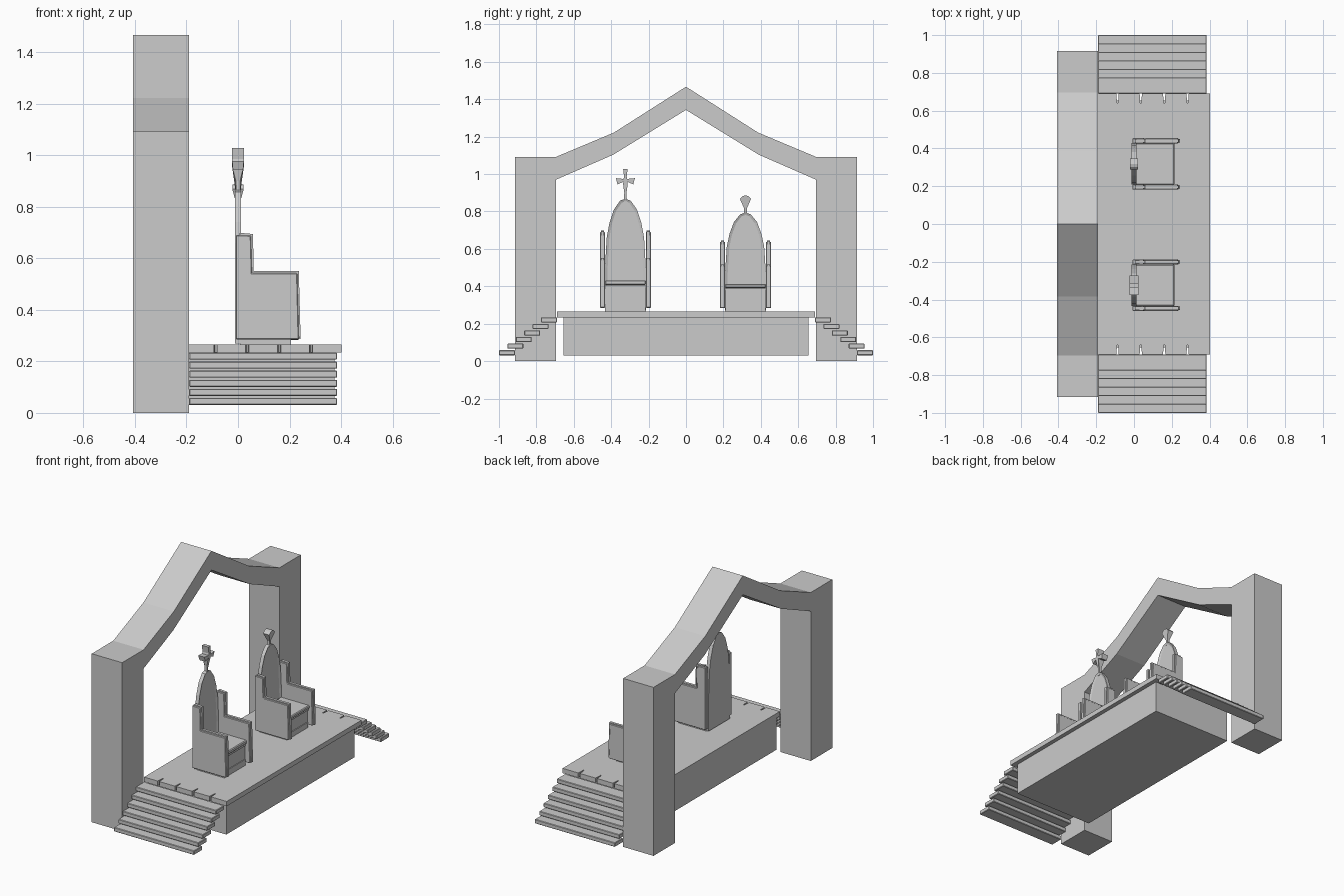
import bpy, bmesh
from mathutils import Vector

if "Cube" in bpy.data.objects:
    bpy.data.objects.remove(bpy.data.objects["Cube"])

def prism(name, pts, axis, lo, hi, inset=0, bevel=0, taper=None):
    """Extrude a 2D outline along an axis: x -> (y,z), y -> (x,z), z -> (x,y)."""
    place = {'x': lambda a, b, t: (t, a, b), 'y': lambda a, b, t: (a, t, b),
             'z': lambda a, b, t: (a, b, t)}[axis]
    bm = bmesh.new()
    low = [bm.verts.new(place(a, b, lo)) for a, b in pts]
    high = [bm.verts.new(place(a, b, hi)) for a, b in pts]
    bm.faces.new(low[::-1])
    front = bm.faces.new(high)
    n = len(pts)
    for i in range(n):
        j = (i + 1) % n
        bm.faces.new((low[i], low[j], high[j], high[i]))
    bmesh.ops.recalc_face_normals(bm, faces=bm.faces)
    if inset:
        bmesh.ops.inset_region(bm, faces=[front], thickness=inset, depth=-0.006)
    if taper:
        for v in bm.verts:
            v.co.x *= taper(v.co.z)
    me = bpy.data.meshes.new(name)
    bm.to_mesh(me)
    bm.free()
    ob = bpy.data.objects.new(name, me)
    bpy.context.collection.objects.link(ob)
    if bevel:
        m = ob.modifiers.new("bevel", 'BEVEL')
        m.width, m.segments = bevel, 1
    return ob

def box(name, x, y, z, bevel=0):
    return prism(name, [(x[0], y[0]), (x[1], y[0]), (x[1], y[1]), (x[0], y[1])],
                 'z', z[0], z[1], bevel=bevel)

def mirrored(half):
    """Right half outline, bottom to top, mirrored into a closed outline."""
    return half + [(-a, b) for a, b in reversed(half) if a > 0]

# Gateway arch: two square pillars and the bent gable in one outline
outer = [(0.915, 0), (0.915, 1.092), (0.695, 1.092), (0.385, 1.222), (0, 1.467)]
inner = [(0, 1.343), (0.39, 1.103), (0.695, 0.97), (0.695, 0)]
outline = (outer + [(-a, b) for a, b in reversed(outer[:-1])]
           + [(-a, b) for a, b in reversed(inner)] + inner[1:])
prism("gateway_arch", outline, 'x', -0.408, -0.19)

# Dais: base and top slab with wedge notches at both ends
box("dais_base", (-0.19, 0.375), (-0.655, 0.655), (0.03, 0.236))
edge = [(-0.19, -0.69)]
for x in (-0.087, 0.036, 0.16, 0.284):
    edge += [(x - 0.006, -0.69), (x - 0.003, -0.64), (x + 0.003, -0.64), (x + 0.006, -0.69)]
edge.append((0.402, -0.69))
prism("dais_top", edge + [(x, -y) for x, y in reversed(edge)], 'z', 0.234, 0.265)

# Open-tread stairs on both sides
for side, s in (("left", -1), ("right", 1)):
    for i in range(6):
        y = sorted((s * (0.915 - 0.045 * i), s * (1.0 - 0.045 * i)))
        z = 0.031 + 0.0352 * i
        box(f"{side}_step_{i + 1}", (-0.19, 0.385), y, (z, z + 0.027), bevel=0.003)

def throne(name, cy, sz):
    parts = []
    # Arched back with recessed panel
    half = [(0.11, 0.27), (0.109, 0.5), (0.1, 0.66), (0.085, 0.74),
            (0.062, 0.81), (0.028, 0.858), (0, 0.868)]
    parts.append(prism(name + "_back", mirrored(half), 'x', -0.012, 0.012, inset=0.014))
    # Seat: plinth, front panel, rail and cushion
    parts.append(box(name + "_plinth", (0.008, 0.205), (-0.108, 0.108), (0.266, 0.305)))
    parts.append(box(name + "_seat_box", (0.008, 0.2), (-0.108, 0.108), (0.305, 0.392)))
    parts.append(box(name + "_seat_rail", (0.008, 0.205), (-0.11, 0.11), (0.392, 0.404)))
    parts.append(box(name + "_cushion", (0.008, 0.215), (-0.11, 0.11), (0.408, 0.432), 0.005))
    # Stepped arm panels, each with a slimmer trim along the edge
    arm = [(-0.008, 0.285), (0.236, 0.285), (0.23, 0.542), (0.054, 0.542),
           (0.05, 0.688), (-0.008, 0.69)]
    trim = [(0.236, 0.29), (0.243, 0.29), (0.236, 0.55), (0.061, 0.55),
            (0.058, 0.694), (0.005, 0.699), (0.005, 0.685), (0.05, 0.685),
            (0.053, 0.539), (0.228, 0.539)]
    for side, s in (("left", -1), ("right", 1)):
        lo, hi = sorted((s * 0.109, s * 0.136))
        parts.append(prism(f"{name}_{side}_arm", arm, 'y', lo, hi, bevel=0.003))
        lo, hi = sorted((s * 0.114, s * 0.131))
        parts.append(prism(f"{name}_{side}_arm_trim", trim, 'y', lo, hi))
    for ob in parts:
        ob.location = Vector((0, cy, 0.27 * (1 - sz)))
        ob.scale.z = sz

throne("tall_throne", -0.324, 1.0)
throne("short_throne", 0.318, 0.876)

def flare(z0, z1):
    """Thickness multiplier growing from thin foot to full head."""
    return lambda z: 0.35 + 0.65 * min(1, max(0, (z - z0) / (z1 - z0)))

# Flared cross finial and fan finial
cross = [(0.008, 0.85), (0.006, 0.9), (0.012, 0.945), (0.011, 0.958), (0.042, 0.945),
         (0.051, 0.978), (0.01, 0.974), (0.007, 0.985), (0.012, 1.028)]
prism("cross_finial", mirrored(cross), 'x', -0.023, 0.023,
      taper=flare(0.9, 0.957)).location.y = -0.324
fan = [(0.009, 0.78), (0.007, 0.815), (0.03, 0.868), (0.016, 0.882), (0, 0.886)]
prism("fan_finial", mirrored(fan), 'x', -0.022, 0.022,
      taper=flare(0.815, 0.868)).location.y = 0.318
